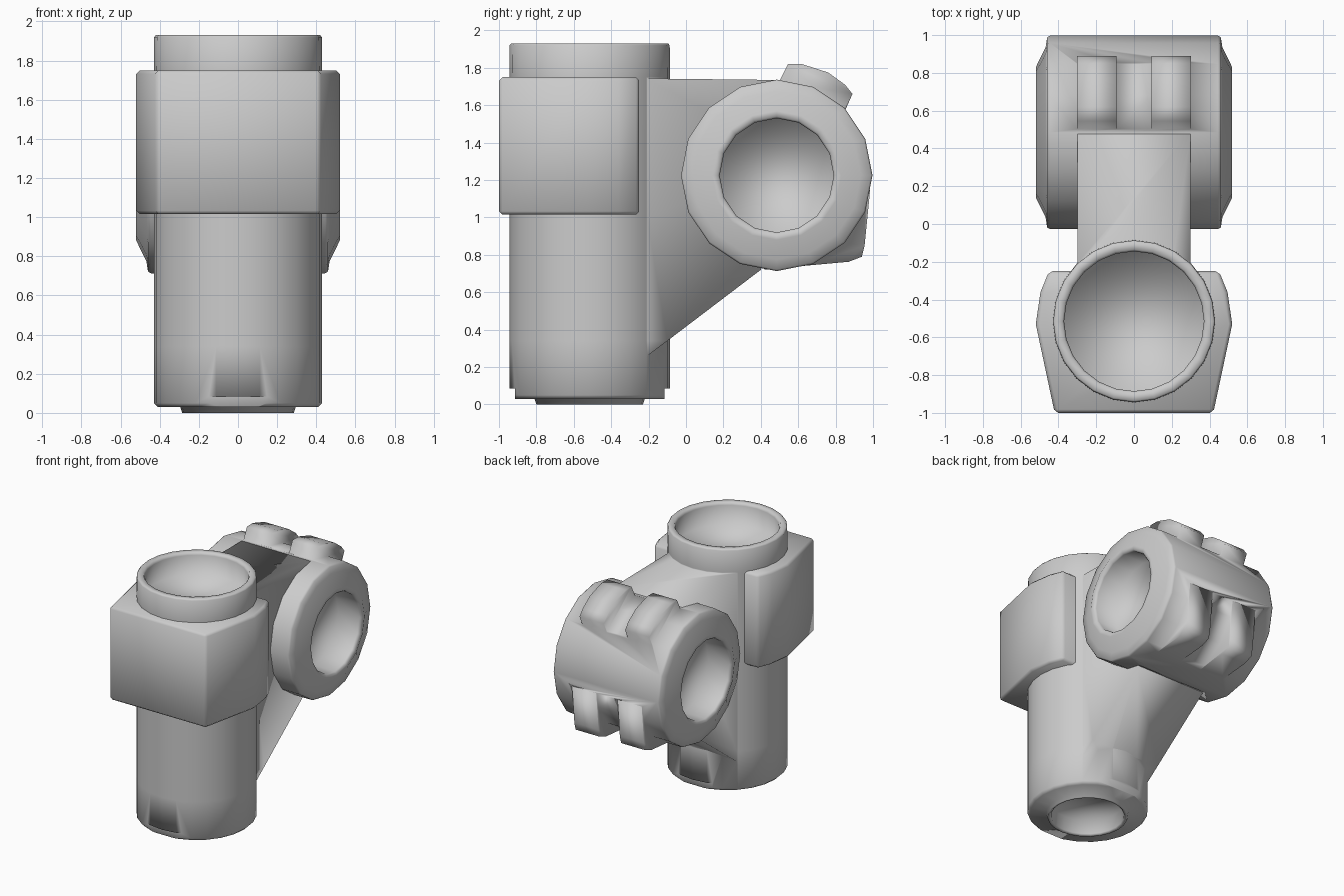
import bpy
import bmesh
from math import sin, cos, pi, radians
from mathutils import Matrix

cube = bpy.data.objects.get("Cube")
if cube:
    bpy.data.objects.remove(cube, do_unlink=True)

grey = bpy.data.materials.new("plain grey")
grey.use_nodes = True
grey.diffuse_color = (0.6, 0.6, 0.6, 1)
grey.node_tree.nodes["Principled BSDF"].inputs["Base Color"].default_value = (0.6, 0.6, 0.6, 1)


def finish(name, bm):
    """Turn a bmesh into a smooth-shaded grey object."""
    bmesh.ops.recalc_face_normals(bm, faces=bm.faces)
    for face in bm.faces:
        face.smooth = True
    mesh = bpy.data.meshes.new(name)
    bm.to_mesh(mesh)
    bm.free()
    mesh.materials.append(grey)
    obj = bpy.data.objects.new(name, mesh)
    bpy.context.collection.objects.link(obj)
    return obj


def lathe(name, profile, sides, matrix):
    """Turn (radius, height) points about z, closing both ends."""
    bm = bmesh.new()
    rings = [[bm.verts.new((r * cos(2 * pi * i / sides), r * sin(2 * pi * i / sides), z))
              for i in range(sides)] for r, z in profile]
    for a, b in zip(rings, rings[1:]):
        for i in range(sides):
            j = (i + 1) % sides
            bm.faces.new((a[i], a[j], b[j], b[i]))
    bm.faces.new(rings[0])
    bm.faces.new(rings[-1])
    bm.transform(matrix)
    return finish(name, bm)


def prism(name, points, place, low, high):
    """Extrude an outline between two levels; place maps (u, v, level) to xyz."""
    bm = bmesh.new()
    a = [bm.verts.new(place(u, v, low)) for u, v in points]
    b = [bm.verts.new(place(u, v, high)) for u, v in points]
    bm.faces.new(a)
    bm.faces.new(b)
    for i in range(len(a)):
        j = (i + 1) % len(a)
        bm.faces.new((a[i], a[j], b[j], b[i]))
    return finish(name, bm)


def combine(target, helper, operation):
    """Merge a helper solid into the target, or cut it away."""
    helper.hide_render = True
    helper.hide_set(True)
    helper.display_type = 'WIRE'
    mod = target.modifiers.new(helper.name, 'BOOLEAN')
    mod.operation = operation
    mod.solver = 'EXACT'
    mod.object = helper


def sideways(u, v, level):
    return (level, u, v)


def upright(u, v, level):
    return (u, v, level)


# Upright tube with flat-bottomed pockets in both ends
tube = lathe("upright_tube", [
    (0.26, 0.12), (0.26, 0.01), (0.27, 0), (0.285, 0), (0.295, 0.03),
    (0.41, 0.03), (0.43, 0.05), (0.43, 0.34), (0.43, 1.0), (0.43, 1.75),
    (0.428, 1.92), (0.42, 1.93), (0.38, 1.93), (0.37, 1.91), (0.37, 1.755)],
    24, Matrix.Translation((0, -0.515, 0)))

# Web merged into the tube, reaching back to the cross barrel
web = prism("web", [(-0.4, 1.745), (0.49, 1.735), (0.6, 1.3), (0.4, 0.72),
                    (-0.1, 0.34), (-0.3, 0.19), (-0.4, 0.19)], sideways, -0.3, 0.3)
combine(tube, web, 'UNION')

# Small locating notches at the foot, front and back
for side, y in (("front", -0.965), ("back", -0.065)):
    bm = bmesh.new()
    bmesh.ops.create_cube(bm, size=1, matrix=Matrix.Translation((0, y, 0.03))
                          @ Matrix.Diagonal((0.3, 0.1, 0.11, 1)))
    combine(tube, finish(side + "_notch_cutter", bm), 'DIFFERENCE')

# Collar block wrapped round the front of the tube
half = [(0.42, -1.0), (0.52, -0.53), (0.495, -0.36), (0.45, -0.25)]
outline = half + [(-x, y) for x, y in reversed(half)]
collar = prism("collar_block", outline, upright, 1.015, 1.75)
bevel = collar.modifiers.new("soft edges", 'BEVEL')
bevel.width = 0.018
bevel.segments = 1
bevel.limit_method = 'ANGLE'
bevel.angle_limit = radians(35)

# Cross barrel with a round pocket and a stepped rim at each end
end = [(0.305, 0.32), (0.305, 0.5), (0.315, 0.515), (0.345, 0.52),
       (0.45, 0.468), (0.503, 0.46), (0.512, 0.445)]
barrel = lathe("cross_barrel", [(r, -z) for r, z in end] + end[::-1], 16,
               Matrix.Translation((0, 0.485, 1.225)) @ Matrix.Rotation(pi / 2, 4, 'Y'))

# Paired lugs merged into the top and underside of the barrel
top_lug = [(0.49, 1.71), (0.545, 1.82), (0.62, 1.82), (0.76, 1.775),
           (0.85, 1.71), (0.89, 1.66), (0.85, 1.57), (0.6, 1.6)]
lower_lug = [(0.41, 0.74), (0.42, 0.722), (0.87, 0.763), (0.94, 0.79), (0.955, 0.85),
             (0.985, 1.15), (0.7, 0.95)]
for side, low, high in (("left", 0.093, 0.303), ("right", -0.303, -0.093)):
    for name, points in (("top_lug", top_lug), ("lower_lug", lower_lug)):
        combine(barrel, prism(side + "_" + name, points, sideways, low, high), 'UNION')
